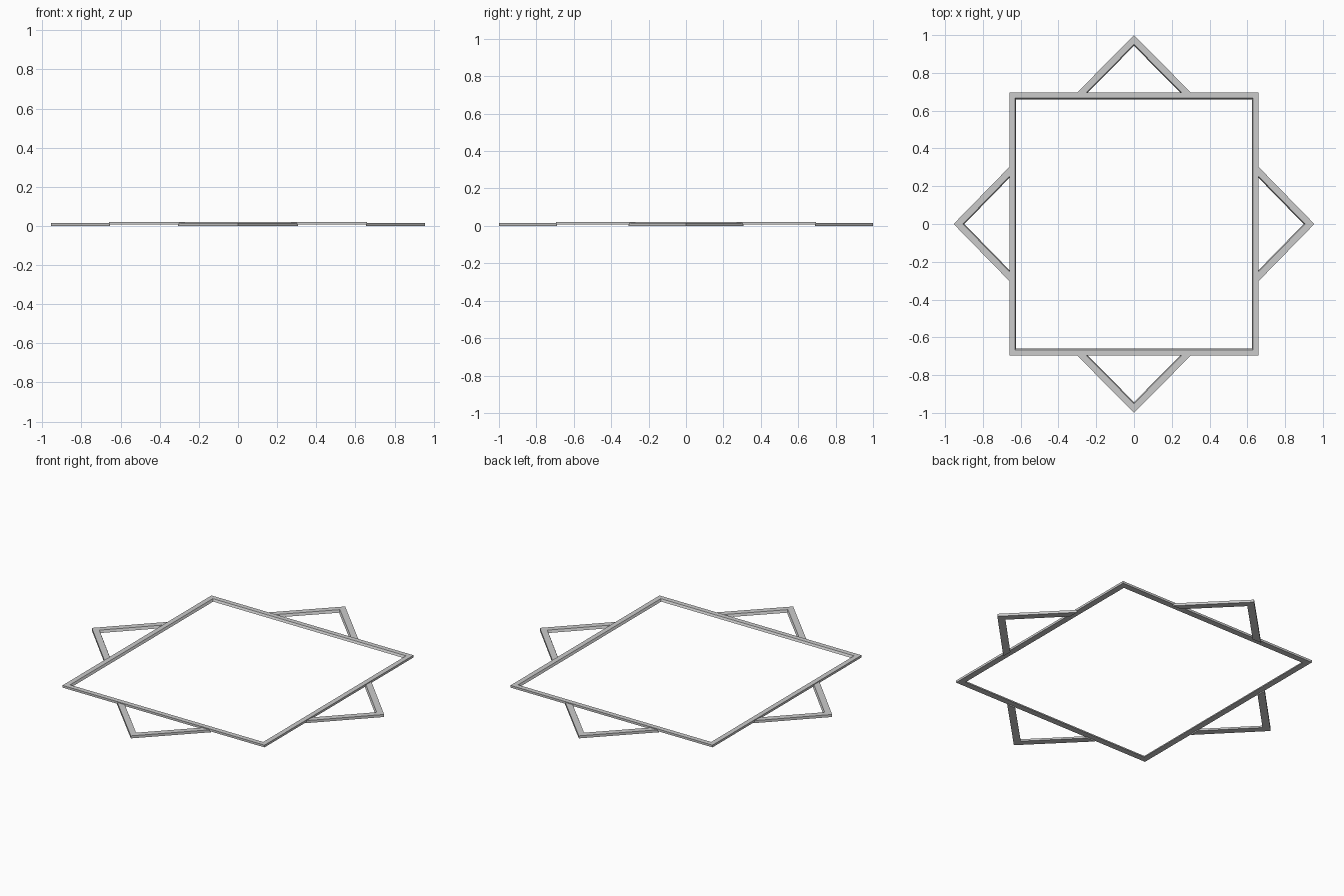
import bpy, bmesh

if "Cube" in bpy.data.objects:
    bpy.data.objects.remove(bpy.data.objects["Cube"])


def strip(name, outer, top_inner, low_inner, z0, z1, closed):
    """Sweep a four-sided section (slanted inner wall) along matching paths."""
    bm = bmesh.new()
    rings = []
    for o, t, l in zip(outer, top_inner, low_inner):
        rings.append([bm.verts.new((o[0], o[1], z0)),
                      bm.verts.new((o[0], o[1], z1)),
                      bm.verts.new((t[0], t[1], z1)),
                      bm.verts.new((l[0], l[1], z0))])
    n = len(rings)
    for i in range(n if closed else n - 1):
        a, b = rings[i], rings[(i + 1) % n]
        for k in range(4):
            m = (k + 1) % 4
            bm.faces.new((a[k], a[m], b[m], b[k]))
    if not closed:
        bm.faces.new(rings[0])
        bm.faces.new(rings[-1][::-1])
    bmesh.ops.recalc_face_normals(bm, faces=bm.faces)
    mesh = bpy.data.meshes.new(name)
    bm.to_mesh(mesh)
    bm.free()
    ob = bpy.data.objects.new(name, mesh)
    bpy.context.collection.objects.link(ob)
    return ob


def rect(x, y):
    return [(-x, -y), (x, -y), (x, y), (-x, y)]


# Raised rectangular frame
HX, HY = 0.66, 0.695
strip("square_frame", rect(HX, HY), rect(HX - 0.029, HY - 0.029),
      rect(HX - 0.036, HY - 0.036), 0.007, 0.02, True)


# Pointed corners of the diamond, cut off at the frame's outer edge
def corner(name, tip, base, half, turn, sign):
    def path(inset):
        t = tip - inset
        w = half * (t - base) / (tip - base)
        pts = [(-w, base), (0, t), (w, base)]
        return [(y * sign, x) if turn else (x, y * sign) for x, y in pts]
    strip(name, path(0), path(0.049), path(0.057), 0.0, 0.015, False)


for s, front, side in ((1, "back", "right"), (-1, "front", "left")):
    corner(front + "_corner", 1.0, HY - 0.005, 0.307, False, s)
    corner(side + "_corner", 0.955, HX - 0.005, 0.307, True, s)
